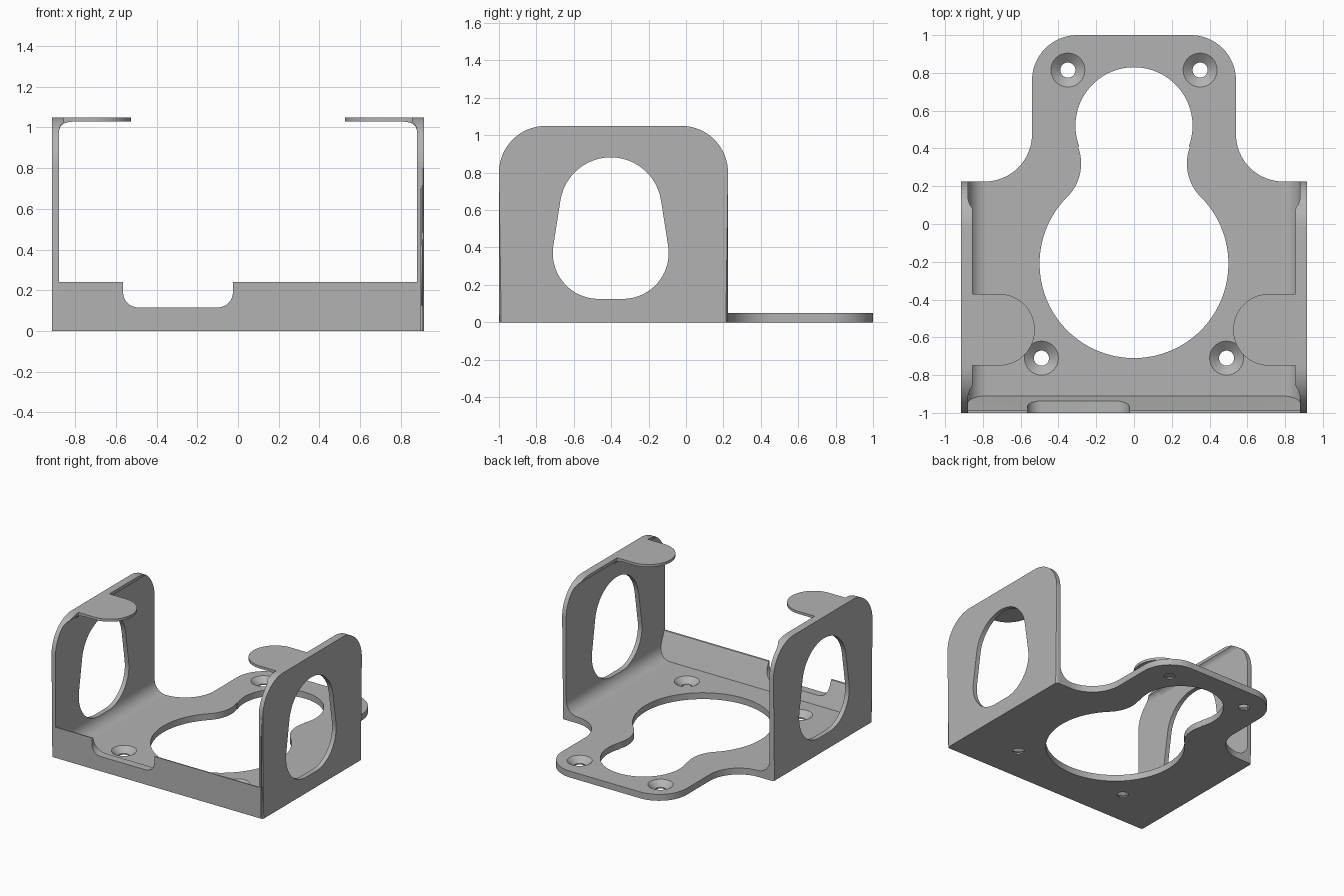
import bpy, bmesh, math

if "Cube" in bpy.data.objects:
    bpy.data.objects.remove(bpy.data.objects["Cube"])

metal = bpy.data.materials.new("grey metal")
metal.diffuse_color = (0.45, 0.45, 0.45, 1)
metal.use_nodes = True
metal.node_tree.nodes["Principled BSDF"].inputs["Base Color"].default_value = metal.diffuse_color


def arc(cx, cy, r, a0, a1, n=16):
    return [(cx + r * math.cos(math.radians(a0 + (a1 - a0) * i / n)),
             cy + r * math.sin(math.radians(a0 + (a1 - a0) * i / n))) for i in range(n + 1)]


def mirrored(half):
    """Close a right-hand half outline with its mirror image, without doubled points."""
    left = [(-x, y) for x, y in reversed(half)]
    out = []
    for p in half + left:
        if not out or math.dist(p, out[-1]) > 1e-4:
            out.append(p)
    if math.dist(out[0], out[-1]) < 1e-4:
        out.pop()
    return out


def loft(name, rings, bevel=0):
    """Skin a stack of rings and cap both ends; optionally round the last cap's rim."""
    bm = bmesh.new()
    vs = [[bm.verts.new(p) for p in ring] for ring in rings]
    n = len(vs[0])
    for a, b in zip(vs, vs[1:]):
        for i in range(n):
            j = (i + 1) % n
            bm.faces.new((a[i], a[j], b[j], b[i]))
    bm.faces.new(vs[0])
    cap = bm.faces.new(vs[-1])
    if bevel:
        bmesh.ops.bevel(bm, geom=list(cap.edges), offset=bevel, segments=3,
                        profile=0.5, affect='EDGES')
    bmesh.ops.recalc_face_normals(bm, faces=bm.faces)
    me = bpy.data.meshes.new(name)
    bm.to_mesh(me)
    bm.free()
    me.materials.append(metal)
    ob = bpy.data.objects.new(name, me)
    bpy.context.collection.objects.link(ob)
    return ob


def prism(name, pts, axis, lo, hi, s=1, bevel=0):
    """Extrude a 2D outline along an axis; s = -1 gives the left-hand copy."""
    def place(p, d):
        x, y, z = {'X': (d, p[0], p[1]), 'Y': (p[0], d, p[1]), 'Z': (p[0], p[1], d)}[axis]
        return (s * x, y, z)
    return loft(name, [[place(p, lo) for p in pts], [place(p, hi) for p in pts]], bevel)


def boolean(ob, cutter, op='DIFFERENCE'):
    m = ob.modifiers.new("cut", 'BOOLEAN')
    m.operation, m.object, m.solver = op, cutter, 'EXACT'
    bpy.context.view_layer.objects.active = ob
    bpy.ops.object.modifier_apply(modifier=m.name)
    bpy.data.objects.remove(cutter)


# Base plate with keyhole opening
outline = mirrored([(0.88, -1), (0.88, 0.225)] + arc(0.79, 0.475, 0.25, 270, 180)
                   + arc(0.30, 0.76, 0.24, 0, 90))
base = prism("base_plate", outline, 'Z', 0, 0.05)
keyhole = mirrored(arc(0, -0.21, 0.5, -90, 45, 32) + arc(0.53, 0.32, 0.25, 225, 159.3)
                   + arc(0, 0.52, 0.31, -20.7, 90, 24))
boolean(base, prism("keyhole_cutter", keyhole, 'Z', -0.1, 0.2))

# Countersunk screw holes
for cx, cy in ((0.35, 0.815), (-0.35, 0.815), (0.49, -0.71), (-0.49, -0.71)):
    rings = [[(x, y, z) for x, y in arc(cx, cy, r, 0, 360, 32)[:-1]]
             for r, z in ((0.04, -0.1), (0.04, 0.01), (0.09, 0.05), (0.09, 0.1))]
    boolean(base, loft("screw_cutter", rings))

# Sloped front lip with a rounded notch
lip = prism("front_lip", [(-1, 0.05), (-0.91, 0.05), (-0.985, 0.232), (-0.988, 0.238),
                          (-0.992, 0.24), (-1, 0.24)], 'X', -0.88, 0.88)
notch = ([(-0.565, 0.4)] + arc(-0.490, 0.19, 0.075, 180, 270, 8)
         + arc(-0.100, 0.19, 0.075, 270, 360, 8) + [(-0.025, 0.4)])
boolean(lip, prism("notch_cutter", notch, 'Y', -1.2, -0.8))

# Side wall cross-section: floor fillet below, small inward bead on top
section = ([(0.915, 0), (0.88, 0), (0.88, 0.05)] + arc(0.78, 0.15, 0.10, 270, 360, 10)
           + [(0.88, 0.98), (0.877, 1.0), (0.869, 1.015), (0.855, 1.026),
              (0.855, 1.05), (0.915, 1.05)])
# Side silhouette with rounded upper corners, and the window in it
silhouette = ([(-1, -0.2), (0.225, -0.2)] + arc(-0.025, 0.80, 0.25, 0, 90)
              + arc(-0.75, 0.80, 0.25, 90, 180))
window = (arc(-0.3375, 0.37, 0.245, -90, 9) + arc(-0.4025, 0.61, 0.272, 9, 171, 24)
          + arc(-0.4675, 0.37, 0.245, 171, 270))
# Rounded finger tab and the fillet beneath it
tab = [(0.88, -0.75)] + arc(0.715, -0.56, 0.19, 270, 90, 28) + [(0.88, -0.37)]
gusset = [(0.88, 1.03), (0.88, 0.985), (0.872, 1.006), (0.855, 1.02), (0.83, 1.027), (0.80, 1.03)]

for s, side in ((1, "right"), (-1, "left")):
    wall = prism(side + "_wall", section, 'Y', -1.1, 0.4, s)
    boolean(wall, prism("silhouette", silhouette, 'X', 0.6, 0.915, s, 0.015), 'INTERSECT')
    boolean(wall, prism("window_cutter", window, 'X', 0.7, 1.1, s))
    prism(side + "_tab", tab, 'Z', 1.03, 1.05, s)
    prism(side + "_tab_fillet", gusset, 'Y', -0.75, -0.37, s)

# Smooth the curved faces, keep the edges sharp
bpy.ops.object.select_all(action='SELECT')
bpy.context.view_layer.objects.active = base
bpy.ops.object.shade_smooth_by_angle(angle=math.radians(30))
